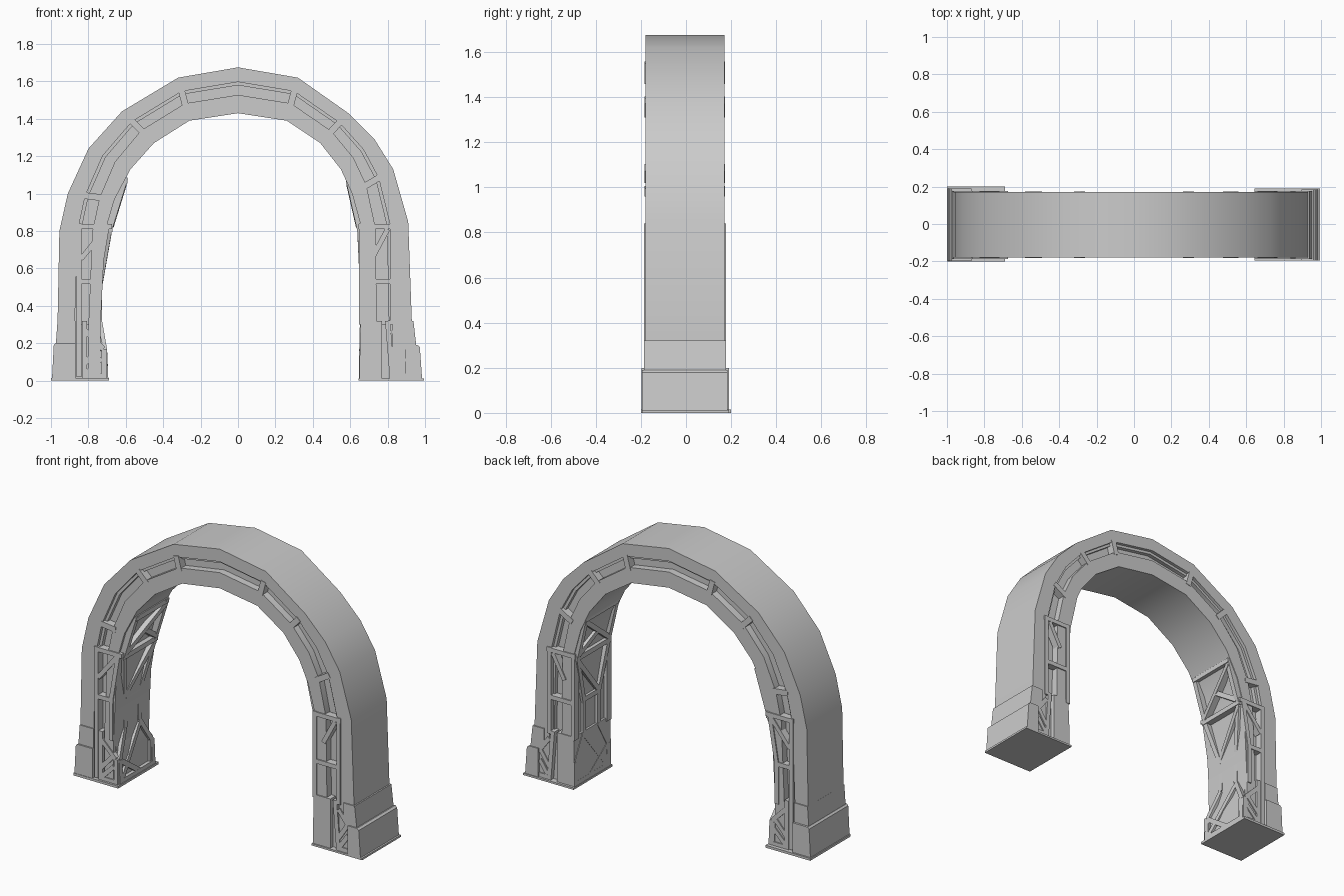
import bpy, bmesh
from mathutils import Vector

if "Cube" in bpy.data.objects:
    bpy.data.objects.remove(bpy.data.objects["Cube"])

# Outer and inner outlines of the arch (x, z), left foot to right foot
OUT = [(-.965, 0), (-.965, .3), (-.955, .8), (-.91, 1.0), (-.80, 1.24), (-.62, 1.44), (-.32, 1.62),
       (0, 1.675), (.32, 1.62), (.59, 1.43), (.73, 1.29), (.83, 1.13), (.91, .85), (.93, .3), (.93, 0)]
INN = [(-.735, 0), (-.735, .3), (-.71, .8), (-.66, .97), (-.575, 1.13), (-.45, 1.27), (-.26, 1.39),
       (0, 1.43), (.26, 1.39), (.44, 1.27), (.55, 1.13), (.61, 1.0), (.665, .8), (.668, .3), (.668, 0)]
Y0, Y1 = -.18, .17


def finish(bm, name):
    bmesh.ops.recalc_face_normals(bm, faces=bm.faces)
    me = bpy.data.meshes.new(name)
    bm.to_mesh(me)
    bm.free()
    ob = bpy.data.objects.new(name, me)
    bpy.context.collection.objects.link(ob)
    bpy.ops.object.select_all(action='DESELECT')
    ob.select_set(True)
    bpy.context.view_layer.objects.active = ob
    bpy.ops.object.shade_smooth_by_angle(angle=.55)
    return ob


def between(k, t):
    return Vector(OUT[k]).lerp(Vector(INN[k]), t)


def groove(k):
    # fractions of the thickness where the face groove starts and ends
    f = max(0, min(1, (OUT[k][1] - .8) / .6))
    return .40 - .08 * f, .72 - .12 * f


def band(name, a, b, y0, y1):
    # strip swept along the arch between two outlines
    bm = bmesh.new()
    rings = [[bm.verts.new((p.x, y, p.y)) for p, y in ((pa, y0), (pa, y1), (pb, y1), (pb, y0))]
             for pa, pb in zip(a, b)]
    for r, s in zip(rings, rings[1:]):
        for i in range(4):
            j = (i + 1) % 4
            bm.faces.new((r[i], r[j], s[j], s[i]))
    bm.faces.new(rings[0])
    bm.faces.new(rings[-1])
    finish(bm, name)


def prism(name, pts, y0, y1):
    bm = bmesh.new()
    a = [bm.verts.new((x, y0, z)) for x, z in pts]
    b = [bm.verts.new((x, y1, z)) for x, z in pts]
    bm.faces.new(a)
    bm.faces.new(b)
    for i in range(len(pts)):
        j = (i + 1) % len(pts)
        bm.faces.new((a[i], a[j], b[j], b[i]))
    finish(bm, name)


def bar(bm, p, q, n, w, d):
    # box beam whose outer face runs from p to q, facing n
    p, q, n = Vector(p), Vector(q), Vector(n)
    u = (q - p).normalized()
    s = u.cross(n).normalized() * w / 2
    n = s.cross(u).normalized() * (1 if s.cross(u).dot(n) > 0 else -1)
    r = [[bm.verts.new(c + o) for o in (s, -s, -s - n * d, s - n * d)] for c in (p, q)]
    for i in range(4):
        j = (i + 1) % 4
        bm.faces.new((r[0][i], r[0][j], r[1][j], r[1][i]))
    bm.faces.new(r[0])
    bm.faces.new(r[1])


# Arch: recessed core with a proud outer and inner band
N = range(len(OUT))
band("arch_core", [between(k, .05) for k in N], [between(k, .95) for k in N], Y0 + .045, Y1 - .045)
band("outer_band", [between(k, 0) for k in N], [between(k, groove(k)[0]) for k in N], Y0, Y1)
band("inner_band", [between(k, groove(k)[1]) for k in N], [between(k, 1) for k in N], Y0, Y1)

# Stepped lip along the groove
band("groove_lip", [between(k, groove(k)[0]) for k in N],
     [between(k, groove(k)[0] + .07) for k in N], Y0 + .02, Y1 - .02)

# Short clamps bridging the groove at the arch joints
bm = bmesh.new()
for k in (3, 5, 6, 8, 9, 11):
    g0, g1 = groove(k)
    a, b = between(k, g0 - .03), between(k, g1 + .08)
    for y, n in ((Y0 - .003, -1), (Y1 + .003, 1)):
        bar(bm, (a.x, y, a.y), (b.x, y, b.y), (0, n, 0), .035, .05)
finish(bm, "groove_clamps")

# Feet: sole, lower block, upper block and inner shoe
prism("left_sole", [(-1, 0), (-.69, 0), (-.69, .015), (-1, .015)], -.2, .2)
prism("right_sole", [(.645, 0), (.995, 0), (.995, .012), (.645, .012)], -.195, .19)
prism("left_lower_foot", [(-.995, 0), (-.87, 0), (-.87, .2), (-.975, .2), (-.985, .19)], -.197, .19)
prism("left_upper_foot", [(-.975, .18), (-.87, .18), (-.87, .32), (-.965, .32)], -.187, .177)
prism("right_lower_foot", [(.895, 0), (.985, 0), (.972, .18), (.96, .19), (.895, .19)], -.195, .185)
prism("right_upper_foot", [(.885, .17), (.955, .17), (.938, .32), (.86, .32), (.86, .25)], -.187, .177)
prism("left_shoe", [(-.88, 0), (-.715, 0), (-.715, .16), (-.75, .3), (-.88, .3)], -.16, .15)
prism("right_shoe", [(.66, 0), (.9, 0), (.9, .2), (.86, .3), (.66, .3)], -.16, .15)
prism("right_inner_post", [(.648, 0), (.77, 0), (.77, .32), (.655, .32)], -.187, .175)

# Trusses on the front and back faces of the legs
foot = [((-.82, .01), (-.82, .32)), ((-.82, .27), (-.72, .17)), ((-.715, .17), (-.715, .01)),
        ((-.82, .09), (-.73, .19)), ((-.82, .025), (-.72, .025)), ((-.81, .04), (-.73, .12))]
left = [((-.85, .02), (-.85, .84)), ((-.865, .825), (-.675, .825)), ((-.86, .53), (-.735, .53)),
        ((-.75, .28), (-.75, .53)), ((-.75, .53), (-.70, .83)), ((-.84, .65), (-.71, .81))]
right = [((.825, .3), (.825, .84)), ((.84, .825), (.645, .825)), ((.83, .53), (.655, .53)),
         ((.66, .3), (.66, .84)), ((.72, .66), (.80, .81))]
for name, lines in (("left_leg_face_truss", left + foot),
                    ("right_leg_face_truss", right + [((a + 1.645, b), (c + 1.62, d)) for (a, b), (c, d) in foot])):
    bm = bmesh.new()
    for (x0, z0), (x1, z1) in lines:
        for y, n in ((-.187, -1), (.177, 1)):
            bar(bm, (x0, y, z0), (x1, y, z1), (0, n, 0), .027, .045)
    finish(bm, name)

# Hourglass trusses on the inner sides of the legs: (y, z) lines laid on an x(z) slope
LEFT_X = [(0, -.693), (.16, -.70), (.32, -.728), (.5, -.728), (.8, -.675), (1.09, -.585)]
RIGHT_X = [(0, .648), (.16, .648), (.32, .652), (.5, .652), (.8, .638), (1.09, .572)]
rail = [(.16, .01), (.16, .16), (.07, .32), (.07, .5), (.15, .8), (.15, 1.08)]
cross = [((-.16, .025), (.16, .025)), ((-.07, .52), (.07, .52)), ((-.17, .81), (.17, .81)),
         ((-.16, 1.07), (.16, 1.07)), ((-.15, .03), (.07, .3)), ((-.15, .15), (.02, .03)),
         ((-.15, .83), (.15, 1.05)), ((.15, .83), (0, .93)), ((-.07, .53), (.15, .79))]
lines = cross + [((s * a[0], a[1]), (s * b[0], b[1])) for s in (-1, 1) for a, b in zip(rail, rail[1:])]


def x_at(table, z):
    for (z0, x0), (z1, x1) in zip(table, table[1:]):
        if z <= z1:
            return x0 + (x1 - x0) * (z - z0) / (z1 - z0)
    return table[-1][1]


for name, table, n in (("left_inner_truss", LEFT_X, 1), ("right_inner_truss", RIGHT_X, -1)):
    bm = bmesh.new()
    for (ya, za), (yb, zb) in lines:
        bar(bm, (x_at(table, za), ya, za), (x_at(table, zb), yb, zb), (n, 0, 0), .03, .04)
    finish(bm, name)
